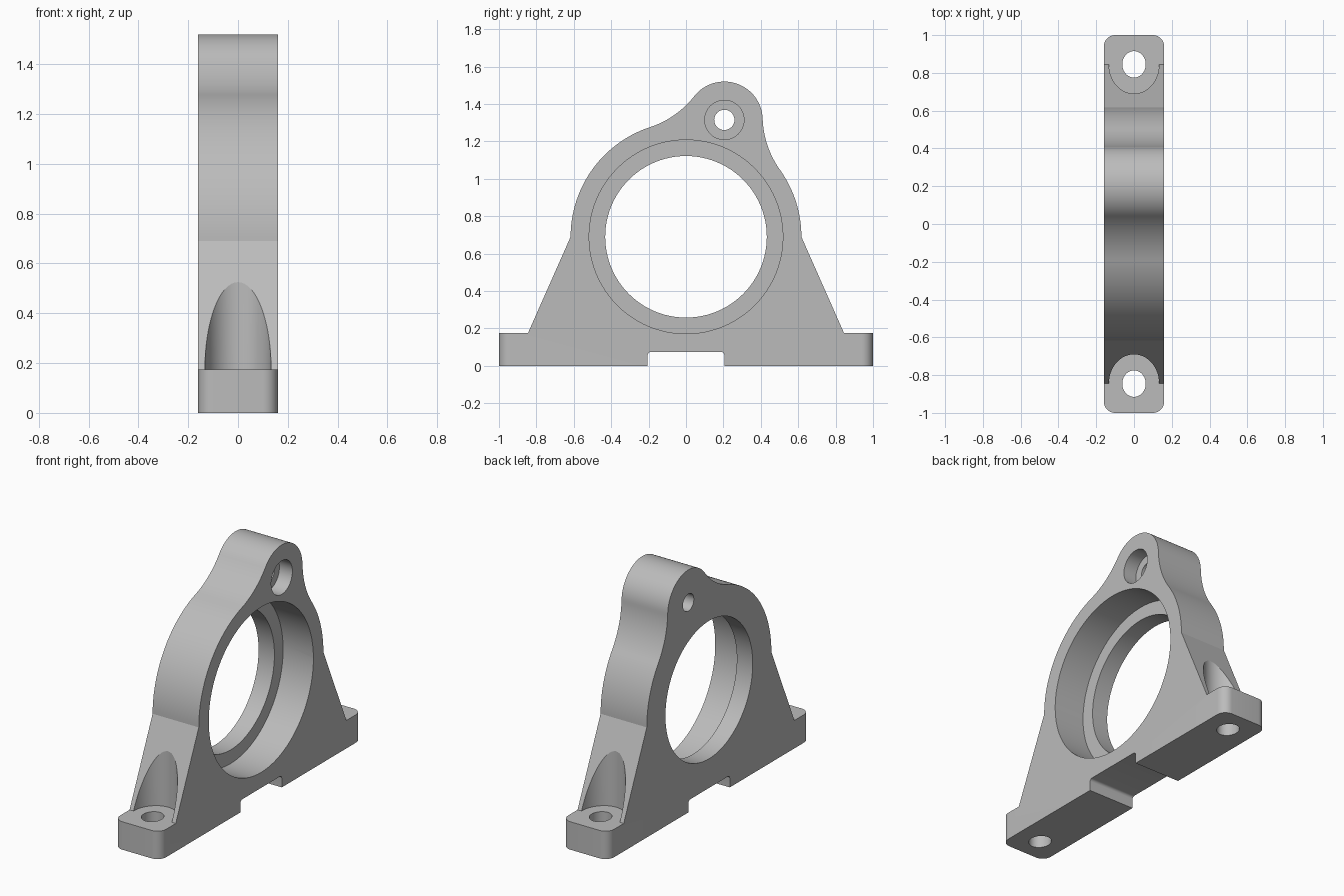
import bpy, bmesh, math
from mathutils import Vector, Matrix

cube = bpy.data.objects.get("Cube")
if cube:
    bpy.data.objects.remove(cube, do_unlink=True)

HALF = 0.16                      # half thickness in x
FOOT = 0.175                     # foot height
BORE = Vector((0, 0.69))         # bore centre (y, z)
EAR = Vector((0.205, 1.315))     # ear centre (y, z)
R_BODY, R_EAR, R_BLEND = 0.617, 0.205, 0.5

metal = bpy.data.materials.new("plain grey metal")
metal.use_nodes = True
grey = (0.5, 0.5, 0.5, 1)
metal.diffuse_color = grey
metal.node_tree.nodes["Principled BSDF"].inputs["Base Color"].default_value = grey


def angle(v):
    return math.atan2(v.y, v.x)


def arc(c, r, a, b, n):
    return [c + r * Vector((math.cos(a + (b - a) * i / n), math.sin(a + (b - a) * i / n)))
            for i in range(n + 1)]


def blend_centre(side):
    """Centre of the concave blend touching both the body and the ear."""
    d = EAR - BORE
    p, q, l = R_BODY + R_BLEND, R_EAR + R_BLEND, d.length
    along = (p * p - q * q + l * l) / (2 * l)
    u = d / l
    return BORE + u * along + side * Vector((-u.y, u.x)) * math.sqrt(p * p - along * along)


def blend(c, start, end):
    a, b = angle(start - c), angle(end - c)
    b = a + (b - a + math.pi) % (2 * math.pi) - math.pi
    return arc(c, R_BLEND, a, b, 20)


# Side outline, counter-clockwise, starting at the foot's lower +y corner
right, left = blend_centre(-1), blend_centre(1)
a_r, a_l = angle(right - BORE), angle(left - BORE)
e_r, e_l = angle(right - EAR), angle(left - EAR)
pts = [Vector((1, 0)), Vector((1, FOOT)), Vector((0.845, FOOT))]
pts += arc(BORE, R_BODY, 0, a_r, 24)
pts += blend(right, BORE + R_BODY * (right - BORE).normalized(),
             EAR + R_EAR * (right - EAR).normalized())[1:-1]
pts += arc(EAR, R_EAR, e_r, e_l, 32)
pts += blend(left, EAR + R_EAR * (left - EAR).normalized(),
             BORE + R_BODY * (left - BORE).normalized())[1:-1]
pts += arc(BORE, R_BODY, a_l, math.pi, 32)
pts += [Vector((-0.845, FOOT)), Vector((-1, FOOT)), Vector((-1, 0))]
# Relief notch under the base
pts += [Vector((-0.205, 0))]
pts += arc(Vector((-0.187, 0.057)), 0.018, math.pi, math.pi / 2, 6)
pts += arc(Vector((0.187, 0.057)), 0.018, math.pi / 2, 0, 6)
pts += [Vector((0.205, 0))]

bm = bmesh.new()
face = bm.faces.new([bm.verts.new((-HALF, p.x, p.y)) for p in pts])
ext = bmesh.ops.extrude_face_region(bm, geom=[face])
bmesh.ops.translate(bm, vec=(2 * HALF, 0, 0),
                    verts=[v for v in ext["geom"] if isinstance(v, bmesh.types.BMVert)])
bmesh.ops.recalc_face_normals(bm, faces=bm.faces)
# Round the upright corners of the feet
corners = [e for e in bm.edges if all(abs(v.co.y) > 0.99 for v in e.verts)
           and abs(e.verts[0].co.z - e.verts[1].co.z) > 0.1]
bmesh.ops.bevel(bm, geom=corners, offset=0.06, segments=10, profile=0.5, affect='EDGES')
mesh = bpy.data.meshes.new("bearing_bracket")
bm.to_mesh(mesh)
bm.free()
bracket = bpy.data.objects.new("bearing_bracket", mesh)
bpy.context.collection.objects.link(bracket)
mesh.materials.append(metal)


def cut(name, centre, radii, length, along_x=False, segments=64):
    """Subtract an elliptic cylinder from the bracket."""
    b = bmesh.new()
    bmesh.ops.create_cone(b, cap_ends=True, segments=segments, radius1=1, radius2=1, depth=length)
    bmesh.ops.scale(b, vec=(radii[0], radii[1], 1), verts=b.verts)
    if along_x:
        bmesh.ops.rotate(b, cent=(0, 0, 0), verts=b.verts,
                         matrix=Matrix.Rotation(math.pi / 2, 3, 'Y'))
    bmesh.ops.translate(b, vec=centre, verts=b.verts)
    m = bpy.data.meshes.new(name)
    b.to_mesh(m)
    b.free()
    m.materials.append(metal)
    cutter = bpy.data.objects.new(name, m)
    cutter.hide_render = True
    bpy.context.collection.objects.link(cutter)
    mod = bracket.modifiers.new(name, 'BOOLEAN')
    mod.operation, mod.solver, mod.object = 'DIFFERENCE', 'EXACT', cutter
    bpy.ops.object.modifier_apply(modifier=name)
    bpy.data.objects.remove(cutter, do_unlink=True)


bpy.ops.object.select_all(action='DESELECT')
bpy.context.view_layer.objects.active = bracket
bracket.select_set(True)


def stepped_hole(name, c, r_small, r_big, depth):
    """Through hole with a wider counterbore on the +x side."""
    cut(name + "_through", (0, c.x, c.y), (r_small, r_small), 1, True, 96)
    cut(name + "_step", (HALF - depth + 0.5, c.x, c.y), (r_big, r_big), 1, True, 96)


stepped_hole("bore", BORE, 0.432, 0.518, 0.21)
stepped_hole("ear_hole", EAR, 0.054, 0.105, 0.09)

# Bolt holes and the wrench pockets above them
for s in (1, -1):
    cut("pocket", (0, s * 0.845, FOOT + 0.5), (0.133, 0.155), 1)
    cut("bolt_hole", (0, s * 0.845, 0), (0.062, 0.07), 1)

bpy.ops.object.shade_smooth_by_angle(angle=math.radians(20))
